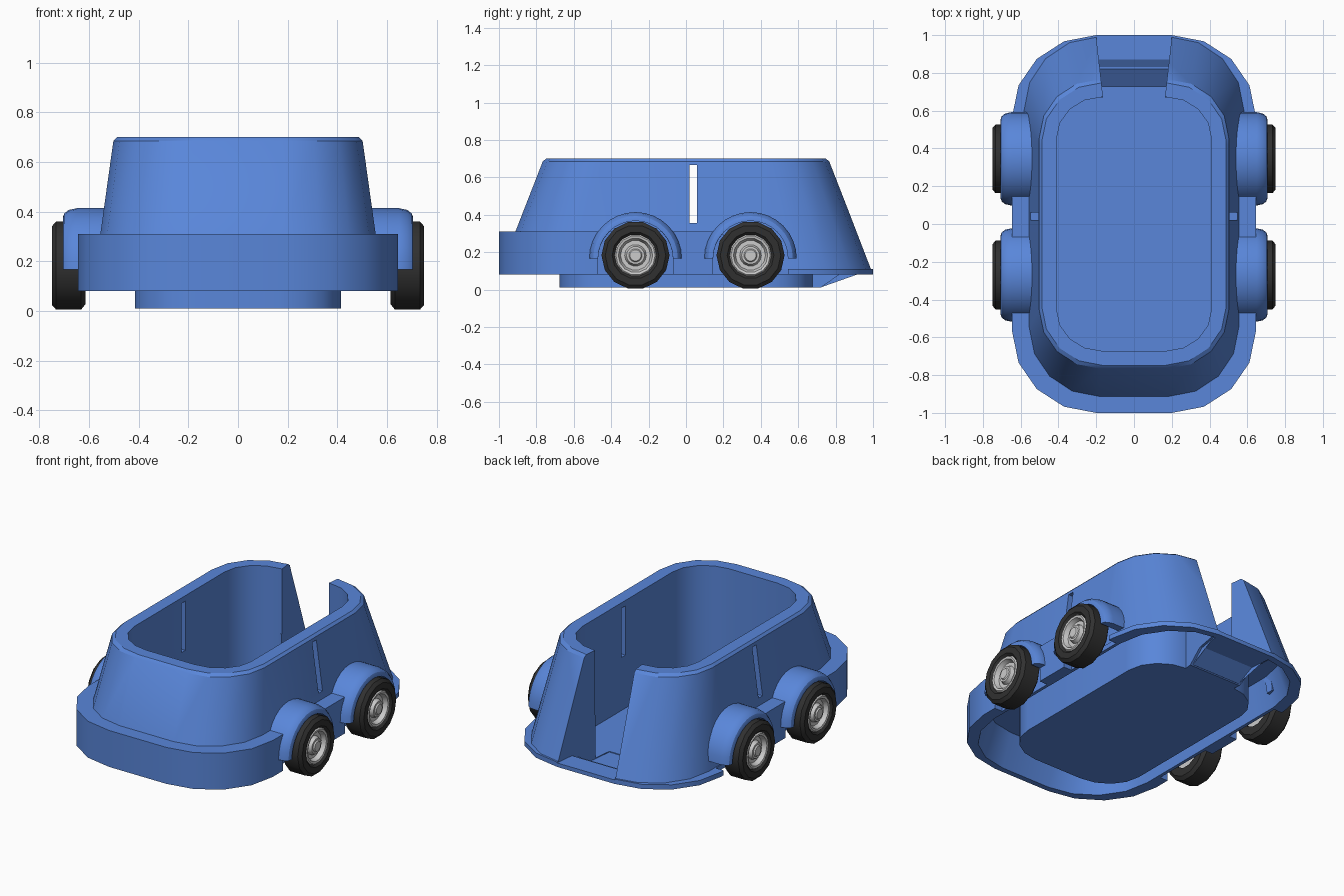
import bpy, bmesh
from math import sin, cos, pi, radians

if "Cube" in bpy.data.objects:
    bpy.data.objects.remove(bpy.data.objects["Cube"])


def material(name, rgb):
    m = bpy.data.materials.new(name)
    m.diffuse_color = (*rgb, 1)
    m.use_nodes = True
    m.node_tree.nodes["Principled BSDF"].inputs["Base Color"].default_value = m.diffuse_color
    return m


BLUE = material("blue_plastic", (0.10, 0.24, 0.70))
BLACK = material("black_rubber", (0.03, 0.03, 0.03))
GREY = material("grey_metal", (0.55, 0.55, 0.55))


def loft(name, rings, mat=None, cap=True, closed=True, loop=False, smooth=True):
    """Skin a list of equal-length point rings."""
    bm = bmesh.new()
    vs = [[bm.verts.new(p) for p in r] for r in rings]
    n = len(rings[0])
    for a, b in list(zip(vs, vs[1:])) + ([(vs[-1], vs[0])] if loop else []):
        for i in range(n if closed else n - 1):
            j = (i + 1) % n
            bm.faces.new((a[i], a[j], b[j], b[i]))
    if cap:
        bm.faces.new(vs[0])
        bm.faces.new(vs[-1])
    bmesh.ops.remove_doubles(bm, verts=bm.verts, dist=1e-5)
    bmesh.ops.recalc_face_normals(bm, faces=bm.faces)
    me = bpy.data.meshes.new(name)
    bm.to_mesh(me)
    bm.free()
    ob = bpy.data.objects.new(name, me)
    bpy.context.collection.objects.link(ob)
    if mat:
        me.materials.append(mat)
    if smooth:
        shade(ob)
    return ob


def shade(ob):
    bpy.ops.object.select_all(action='DESELECT')
    ob.select_set(True)
    bpy.context.view_layer.objects.active = ob
    bpy.ops.object.shade_smooth_by_angle(angle=radians(30))


def cut(ob, cutter):
    mod = ob.modifiers.new("cut", 'BOOLEAN')
    mod.operation = 'DIFFERENCE'
    mod.solver = 'EXACT'
    mod.object = cutter
    bpy.context.view_layer.objects.active = ob
    bpy.ops.object.modifier_apply(modifier=mod.name)
    bpy.data.objects.remove(cutter)


def ring(hw, hy, rx, ry):
    """Rounded rectangle with extra points on the long sides."""
    half = []
    for k in range(5):
        a = -pi / 2 + k * pi / 8
        half.append((hw - rx + rx * cos(a), -hy + ry + ry * sin(a)))
    half += [(hw, 0.18), (hw, 0.42)]
    for k in range(5):
        a = k * pi / 8
        half.append((hw - rx + rx * cos(a), hy - ry + ry * sin(a)))
    return half + [(-x, y) for x, y in reversed(half)]


def at(pts, z):
    return [(x, y, z) for x, y in pts]


def shell(z, inset=0):
    d = 0.70 - z
    return ring(0.5 + 0.14 * d - inset, 0.76 + 0.39 * d - inset,
                0.32 + 0.12 * d, 0.31 + 0.14 * d)


# Body: skirt, tapered shell, inner tub and hollow underside
skirt = ring(0.645, 1.0, 0.445, 0.43)
tub_in = ring(0.41, 0.672, 0.24, 0.22)
tub_out = ring(0.415, 0.677, 0.245, 0.225)
top = [0.31 if y < 0.2 else 0.11 for x, y in skirt]
base_lo, base_hi = shell(0.11), shell(0.31)
base = [(*(base_hi[i] if t > 0.2 else base_lo[i]), t) for i, t in enumerate(top)]
body = loft("body", [
    at(tub_out, 0.01), at(tub_out, 0.28),
    at(ring(0.535, 0.89, 0.36, 0.36), 0.28),
    at(ring(0.57, 0.965, 0.40, 0.40), 0.08),
    at(skirt, 0.08),
    [(x, y, t) for (x, y), t in zip(skirt, top)],
    base,
    at(shell(0.685), 0.685), at(shell(0.70, 0.012), 0.70),
    at(tub_in, 0.70), at(tub_in, 0.02)], BLUE, smooth=False)


def door_x(y):
    return 0.165 + 0.113 * (y - 0.68)


def slab(name, profile, x0, x1, mat=None):
    """Extrude a (y, z) profile between two x positions or functions of y."""
    f = lambda v, y: v(y) if callable(v) else v
    return loft(name, [[(f(v, y), y, z) for y, z in profile] for v in (x0, x1)],
                mat, smooth=False)


# Rear doorway, side slits and wheel wells
cut(body, slab("door_cutter", [(0.55, 0.015), (0.73, 0.015), (0.87, 0.105),
                               (1.1, 0.105), (1.1, 1), (0.55, 1)],
               lambda y: -door_x(y), door_x))
cut(body, slab("slit_cutter", [(0.02, 0.355), (0.06, 0.355), (0.06, 0.665),
                               (0.02, 0.665)], -1, 1))
WHEEL_Y = (-0.27, 0.345)
for s in (1, -1):
    for wy in WHEEL_Y:
        arch = [(wy + 0.2 * cos(k * pi / 16), 0.165 + 0.2 * sin(k * pi / 16))
                for k in range(17)]
        cut(body, slab("well_cutter", [(wy + 0.2, 0)] + arch + [(wy - 0.2, 0)],
                       s * 0.59, s * 0.9))
shade(body)

# Doorway ramp and side walls
slab("door_ramp", [(0.66, 0.015), (0.73, 0.015), (0.87, 0.105), (0.985, 0.105),
                   (0.985, 0.08), (0.82, 0.08), (0.72, 0.01), (0.66, 0.01)],
     lambda y: -door_x(y), door_x, BLUE)
for s in (1, -1):
    slab("door_side_wall", [(0.67, 0.01), (0.72, 0.01), (0.82, 0.08), (0.975, 0.09),
                            (0.90, 0.29), (0.67, 0.29)],
         lambda y: s * door_x(y), lambda y: s * (door_x(y) + 0.015), BLUE)


def lathe(name, profile, s, wy, n, mat, loop=False):
    """Spin an (x, radius) profile about a wheel axis."""
    rings = [[(s * x, wy + r * cos(2 * pi * k / n), 0.183 + r * sin(2 * pi * k / n))
              for k in range(n)] for x, r in profile]
    return loft(name, rings, mat, cap=not loop, loop=loop)


# Wheels and fenders
TIRE = [(0.615, 0.11), (0.615, 0.16), (0.632, 0.182), (0.733, 0.182),
        (0.75, 0.162), (0.75, 0.125), (0.735, 0.11)]
HUB = [(0.63, 0.03), (0.63, 0.112), (0.737, 0.112), (0.745, 0.105), (0.742, 0.092),
       (0.715, 0.08), (0.715, 0.058), (0.738, 0.048), (0.738, 0.036), (0.746, 0.03)]
AXLE = [(0.57, 0.035), (0.64, 0.035)]
FENDER = [(0.535, 0.2), (0.535, 0.247), (0.65, 0.247), (0.682, 0.24),
          (0.70, 0.226), (0.706, 0.21), (0.706, 0.2)]
for s in (1, -1):
    for wy in WHEEL_Y:
        lathe("tire", TIRE, s, wy, 14, BLACK, loop=True)
        lathe("wheel_hub", HUB, s, wy, 14, GREY)
        lathe("axle", AXLE, s, wy, 12, GREY)
        loft("fender", [[(s * x, wy + r * cos(k * pi / 16), 0.167 + r * sin(k * pi / 16))
                         for x, r in FENDER] for k in range(17)], BLUE)
